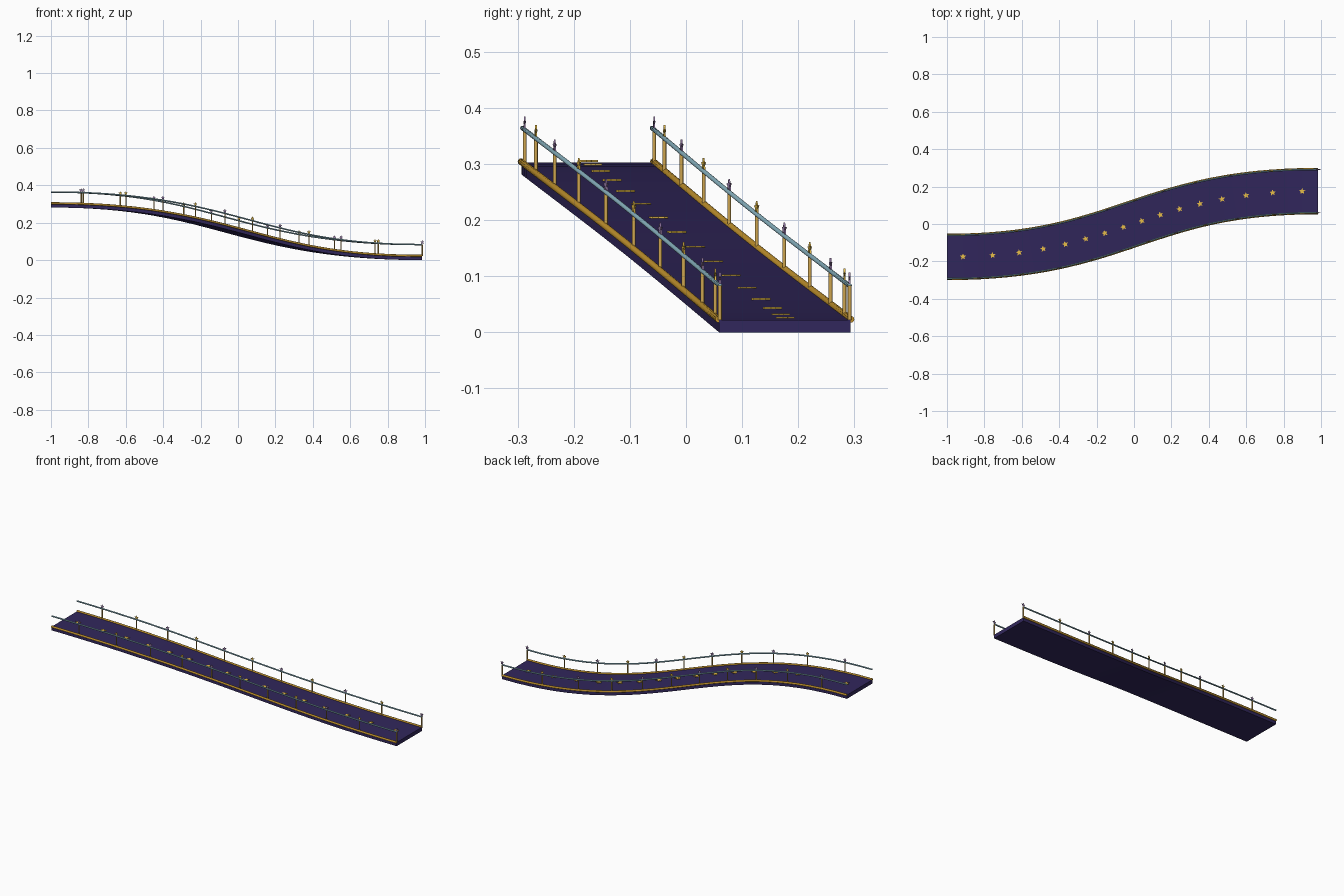
import bpy, bmesh
from math import sin, cos, pi, atan2
from mathutils import Vector, Matrix

cube = bpy.data.objects.get("Cube")
if cube:
    bpy.data.objects.remove(cube, do_unlink=True)

SEGMENTS = 32
HALF_WIDTH = 0.117
THICKNESS = 0.022
START = Vector((-1.0, -0.176, 0.303))
END = Vector((0.985, 0.176, THICKNESS))
REACH = Vector((0.94, 0, 0))
UP = Vector((0, 0, 1))


def material(name, color):
    mat = bpy.data.materials.new(name)
    mat.use_nodes = True
    rgba = (*color, 1)
    mat.diffuse_color = rgba
    mat.node_tree.nodes["Principled BSDF"].inputs["Base Color"].default_value = rgba
    return mat


PURPLE = material("deep purple", (0.031, 0.02, 0.107))
KERB_GOLD = material("old gold", (0.52, 0.28, 0.025))
POST_GOLD = material("soft gold", (0.62, 0.38, 0.08))
STAR_GOLD = material("bright gold", (0.88, 0.56, 0.07))
TEAL = material("pale teal", (0.25, 0.45, 0.53))
LAVENDER = material("lavender", (0.36, 0.23, 0.46))


def frame(index):
    """Centre point, tangent and sideways direction of the bridge path."""
    t = index / SEGMENTS
    u = 1 - t
    a, b = START + REACH, END - REACH
    point = u**3 * START + 3 * u * u * t * a + 3 * u * t * t * b + t**3 * END
    tangent = u * u * (a - START) + 2 * u * t * (b - a) + t * t * (END - b)
    flat = Vector((tangent.x, tangent.y, 0)).normalized()
    return point, flat, UP.cross(flat)


def finish(bm, name, mat, smooth=False):
    bmesh.ops.recalc_face_normals(bm, faces=bm.faces)
    mesh = bpy.data.meshes.new(name)
    bm.to_mesh(mesh)
    bm.free()
    mesh.materials.append(mat)
    obj = bpy.data.objects.new(name, mesh)
    bpy.context.collection.objects.link(obj)
    if smooth:
        bpy.ops.object.select_all(action="DESELECT")
        obj.select_set(True)
        bpy.context.view_layer.objects.active = obj
        bpy.ops.object.shade_smooth_by_angle(angle=pi / 3.5)
    return obj


def sweep(name, profile, mat, smooth=False):
    """Carry a (sideways, height) outline along the path and cap its ends."""
    bm = bmesh.new()
    rings = []
    for i in range(SEGMENTS + 1):
        point, _, side = frame(i)
        rings.append([bm.verts.new(point + side * s + UP * h) for s, h in profile])
    count = len(profile)
    for one, two in zip(rings, rings[1:]):
        for k in range(count):
            n = (k + 1) % count
            bm.faces.new((one[k], one[n], two[n], two[k]))
    bm.faces.new(rings[0])
    bm.faces.new(rings[-1])
    return finish(bm, name, mat, smooth)


def circle(side, height, radius, sides=10):
    return [(side + radius * cos(2 * pi * k / sides),
             height + radius * sin(2 * pi * k / sides)) for k in range(sides)]


def add_star(bm, centre, right, up, radius, depth):
    """Five-pointed plate spanned by two directions."""
    normal = right.cross(up)
    layers = []
    for offset in (-depth / 2, depth / 2):
        ring = []
        for k in range(10):
            r = radius if k % 2 == 0 else radius * 0.45
            a = pi / 2 + k * pi / 5
            ring.append(bm.verts.new(centre + r * (right * cos(a) + up * sin(a))
                                     + normal * offset))
        bm.faces.new(ring)
        layers.append(ring)
    low, high = layers
    for k in range(10):
        n = (k + 1) % 10
        bm.faces.new((low[k], low[n], high[n], high[k]))


# Deck slab
w = HALF_WIDTH
sweep("deck", [(-w, -THICKNESS), (w, -THICKNESS), (w, 0), (-w, 0)], PURPLE)

# Gold stars lying level along the middle of the deck
bm = bmesh.new()
for i in range(1, SEGMENTS, 2):
    point, along, side = frame(i)
    add_star(bm, point + UP * 0.003, along, side, 0.018, 0.003)
finish(bm, "deck_stars", STAR_GOLD)

# Kerbs, handrails, posts and star finials on both edges
for label, sign in (("left", 1), ("right", -1)):
    sweep(label + "_kerb", circle(sign * 0.118, 0.001, 0.006), KERB_GOLD, True)
    rail_side = sign * 0.1155
    sweep(label + "_handrail", circle(rail_side, 0.061, 0.0042), TEAL, True)

    posts = bmesh.new()
    finials = {"lavender": bmesh.new(), "gold": bmesh.new()}
    for n, i in enumerate(range(2, SEGMENTS + 1, 3)):
        point, along, side = frame(i)
        foot = point + side * rail_side
        turn = Matrix.Rotation(atan2(along.y, along.x), 4, "Z")
        bmesh.ops.create_cone(posts, cap_ends=True, segments=8,
                              radius1=0.0034, radius2=0.0034, depth=0.061,
                              matrix=Matrix.Translation(foot + UP * 0.0305) @ turn)
        kind = "lavender" if n % 2 == 0 else "gold"
        add_star(finials[kind], foot + UP * 0.073, along, UP, 0.0115, 0.003)
    finish(posts, label + "_posts", POST_GOLD, True)
    finish(finials["lavender"], label + "_lavender_finials", LAVENDER)
    finish(finials["gold"], label + "_gold_finials", STAR_GOLD)
